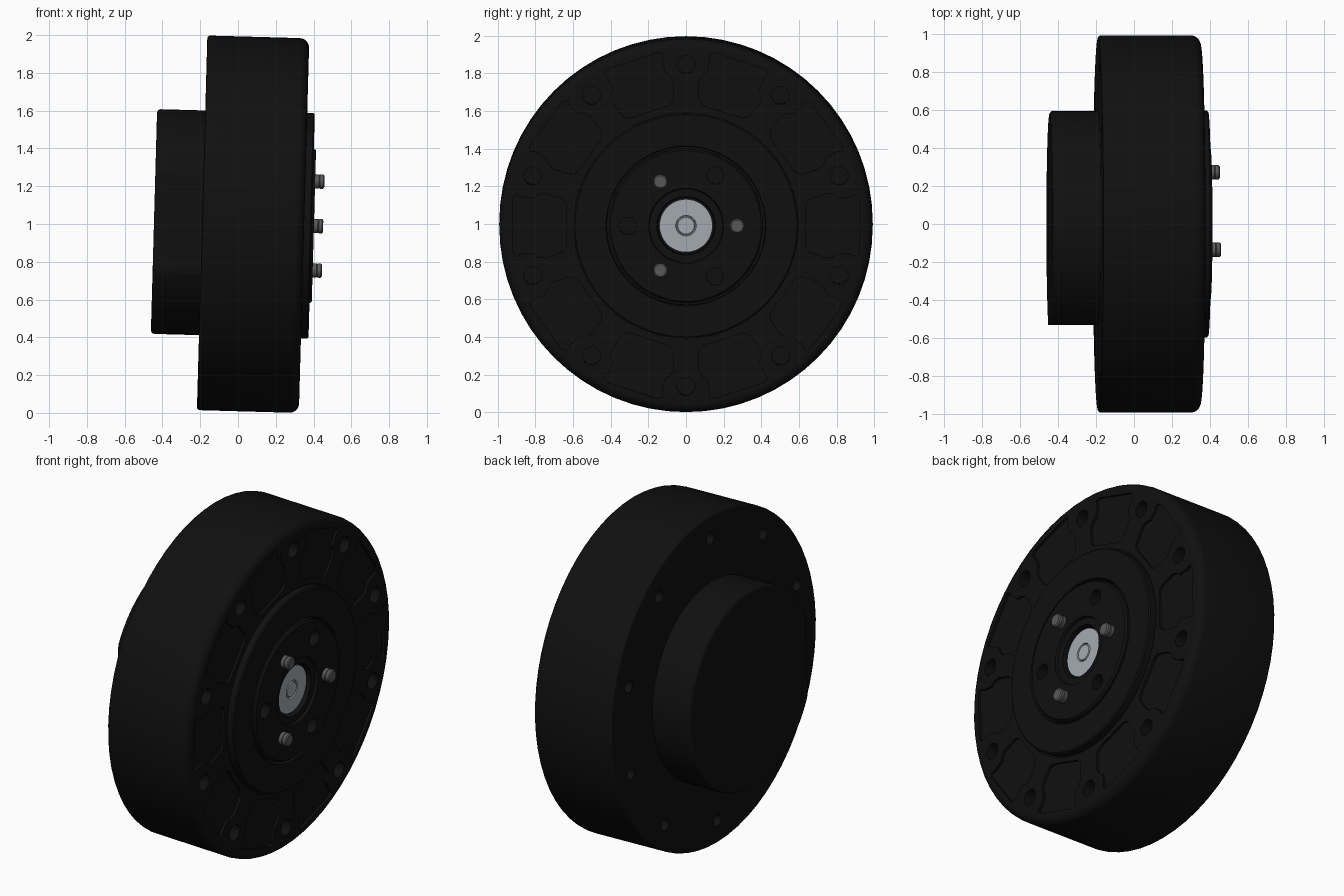
import bpy, bmesh, math
from mathutils import Matrix, Vector

if "Cube" in bpy.data.objects:
    bpy.data.objects.remove(bpy.data.objects["Cube"])

# Everything is built along local +x, then tilted slightly about y
TILT = Matrix.Translation((0, 0, 1.001)) @ Matrix.Rotation(math.radians(1.6), 4, 'Y')


def material(name, rgb):
    m = bpy.data.materials.new(name)
    m.diffuse_color = (*rgb, 1)
    m.use_nodes = True
    m.node_tree.nodes["Principled BSDF"].inputs["Base Color"].default_value = m.diffuse_color
    return m


BLACK = material("black_anodised", (0.005, 0.005, 0.005))
STEEL = material("dark_steel", (0.10, 0.10, 0.10))
SILVER = material("silver", (0.38, 0.41, 0.45))


def to_object(name, bm, mat=None):
    bmesh.ops.recalc_face_normals(bm, faces=bm.faces)
    me = bpy.data.meshes.new(name)
    bm.to_mesh(me)
    bm.free()
    ob = bpy.data.objects.new(name, me)
    bpy.context.collection.objects.link(ob)
    if mat:
        me.materials.append(mat)
    return ob


def lathe(bm, profile, steps=64, y=0, z=0):
    """Revolve (x, radius) points round an axis parallel to x."""
    vs = [bm.verts.new((u, y, z + r)) for u, r in profile]
    es = [bm.edges.new(p) for p in zip(vs, vs[1:])]
    bmesh.ops.spin(bm, geom=vs + es, cent=(0, y, z), axis=(1, 0, 0),
                   angle=math.tau, steps=steps)
    bmesh.ops.remove_doubles(bm, verts=bm.verts, dist=1e-5)


def turned(name, profile, mat, steps=64):
    bm = bmesh.new()
    lathe(bm, profile, steps)
    return to_object(name, bm, mat)


def fillet(u, r, du, rad, n=5):
    """Rounded outer corner; du = +1 for a right corner, -1 for a left one."""
    pts = [(u - du * rad + du * rad * math.sin(a), r - rad + rad * math.cos(a))
           for a in (math.pi / 2 * i / n for i in range(n + 1))]
    return pts if du > 0 else pts[::-1]


def polar(r, deg):
    a = math.radians(deg)
    return r * math.cos(a), r * math.sin(a)


def cut(target, bm):
    tool = to_object("cutter", bm)
    tool.hide_render = True
    mod = target.modifiers.new("cut", 'BOOLEAN')
    mod.operation, mod.object, mod.solver = 'DIFFERENCE', tool, 'EXACT'
    bpy.context.view_layer.objects.active = target
    bpy.ops.object.modifier_apply(modifier=mod.name)
    bpy.data.objects.remove(tool)


def finish(ob):
    ob.matrix_world = TILT
    bpy.ops.object.select_all(action='DESELECT')
    ob.select_set(True)
    bpy.context.view_layer.objects.active = ob
    bpy.ops.object.shade_smooth_by_angle(angle=math.radians(30))


# Main drum with raised bearing ring and a seat for the output flange
housing = turned("housing", [(-0.19, 0)] + fillet(-0.19, 0.992, -1, 0.015, 3)
                 + fillet(0.35, 0.992, 1, 0.05)
                 + [(0.35, 0.606), (0.343, 0.606), (0.343, 0.598), (0.383, 0.598),
                    (0.39, 0.59), (0.39, 0.425), (0.37, 0.42), (0.30, 0.42), (0.30, 0)], BLACK)

# Ten bolt holes on both faces, ten shallow pockets between them
bm = bmesh.new()
outline = [(0.635, 0.11), (0.655, 0.14), (0.75, 0.172), (0.785, 0.165),
           (0.81, 0.145), (0.87, 0.15), (0.905, 0.165), (0.92, 0.14)]
loop = outline + [(r, -t) for r, t in reversed(outline)]
for k in range(10):
    y, z = polar(0.855, 18 + 36 * k)
    lathe(bm, [(0.22, 0), (0.22, 0.048), (0.4, 0.048), (0.4, 0)], 20, y, z)
    lathe(bm, [(-0.3, 0), (-0.3, 0.036), (-0.08, 0.036), (-0.08, 0)], 20, y, z)
    rot = Matrix.Rotation(math.radians(36 * k), 3, 'X')
    face = bm.faces.new([bm.verts.new(rot @ Vector((0.335, r, t))) for r, t in loop])
    ext = bmesh.ops.extrude_face_region(bm, geom=[face], use_keep_orig=True)
    bmesh.ops.translate(bm, vec=(0.06, 0, 0),
                        verts=[v for v in ext["geom"] if isinstance(v, bmesh.types.BMVert)])
cut(housing, bm)

# Rear cover: round boss with a flat on the front (-y) side
bm = bmesh.new()
lathe(bm, [(-0.445, 0)] + fillet(-0.445, 0.595, -1, 0.02, 4) + [(-0.18, 0.595), (-0.18, 0)])
res = bmesh.ops.bisect_plane(bm, geom=bm.verts[:] + bm.edges[:] + bm.faces[:],
                             plane_co=(0, -0.53, 0), plane_no=(0, -1, 0), clear_outer=True)
bmesh.ops.holes_fill(bm, edges=[e for e in bm.edges if e.is_boundary])
rear_cover = to_object("rear_cover", bm, BLACK)

# Output flange with stepped hub bore and three open holes
flange = turned("output_flange", [(0.29, 0), (0.29, 0.41), (0.39, 0.41), (0.402, 0.40),
                                  (0.402, 0.20), (0.385, 0.195), (0.385, 0.155),
                                  (0.34, 0.15), (0.34, 0)], BLACK)
bm = bmesh.new()
for k in range(3):
    lathe(bm, [(0.31, 0), (0.31, 0.046), (0.45, 0.046), (0.45, 0)], 24, *polar(0.31, 60 + 120 * k))
cut(flange, bm)

# Silver hub cap with a small centre groove
hub = turned("hub_cap", [(0.335, 0), (0.335, 0.141), (0.365, 0.141), (0.365, 0.055),
                         (0.355, 0.052), (0.355, 0.047), (0.365, 0.044), (0.365, 0)], SILVER, 48)

# Three dowel studs
bm = bmesh.new()
for k in range(3):
    lathe(bm, [(0.37, 0), (0.37, 0.038), (0.422, 0.038), (0.425, 0.035), (0.428, 0.038),
               (0.445, 0.038), (0.451, 0.031), (0.451, 0)], 24, *polar(0.272, 120 * k))
studs = to_object("dowel_studs", bm, STEEL)

for ob in (housing, rear_cover, flange, hub, studs):
    finish(ob)
